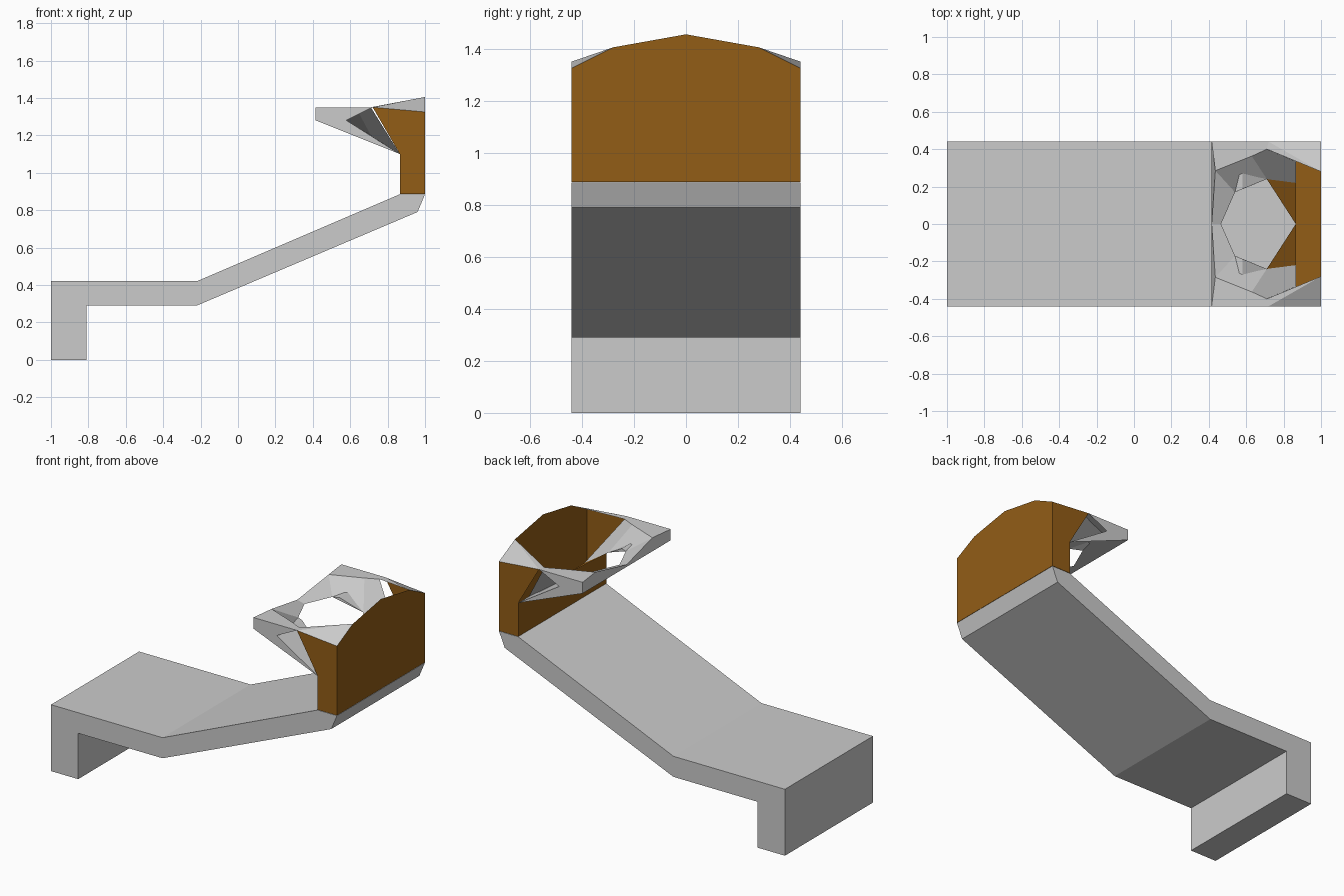
import bpy, bmesh

if "Cube" in bpy.data.objects:
    bpy.data.objects.remove(bpy.data.objects["Cube"])

W = 0.44  # half width of the whole model

orange = bpy.data.materials.new("orange")
orange.diffuse_color = (0.29, 0.11, 0.008, 1)
orange.use_nodes = True
orange.node_tree.nodes["Principled BSDF"].inputs["Base Color"].default_value = orange.diffuse_color


def finish(name, bm, mat=None):
    me = bpy.data.meshes.new(name)
    bm.to_mesh(me)
    bm.free()
    ob = bpy.data.objects.new(name, me)
    bpy.context.collection.objects.link(ob)
    if mat:
        me.materials.append(mat)
    return ob


def extruded(name, profile):
    """Solid from an xz profile, extruded across the full width."""
    bm = bmesh.new()
    face = bm.faces.new([bm.verts.new((x, -W, z)) for x, z in profile])
    out = bmesh.ops.extrude_face_region(bm, geom=[face])
    moved = [v for v in out["geom"] if isinstance(v, bmesh.types.BMVert)]
    bmesh.ops.translate(bm, verts=moved, vec=(0, 2 * W, 0))
    bmesh.ops.recalc_face_normals(bm, faces=bm.faces)
    return finish(name, bm)


def half_shell(name, points, faces, mat=None):
    """Faces of the +y half named by point letters, mirrored to -y."""
    bm = bmesh.new()
    verts = {k: bm.verts.new(p) for k, p in points.items()}
    for f in faces.split():
        bm.faces.new([verts[k] for k in f])
    ob = finish(name, bm, mat)
    mod = ob.modifiers.new("mirror", 'MIRROR')
    mod.use_axis = (False, True, False)
    mod.merge_threshold = 0.0005
    return ob


# Bent arm with foot
extruded("arm", [(-1, 0), (-0.81, 0), (-0.81, 0.29), (-0.22, 0.29),
                 (0.96, 0.79), (1, 0.885), (0.865, 0.885),
                 (-0.22, 0.42), (-1, 0.42)])

# Thin back housing: sides, peaked back, low inner wall, floor, slanted web
half_shell("back_housing", {
    'a': (0.865, W, 0.887), 'b': (1, W, 0.887), 'c': (1, W, 1.325),
    'd': (0.72, W, 1.35), 'e': (0.865, W, 1.10), 'f': (1, 0.28, 1.405),
    'g': (1, 0, 1.455), 'h': (1, 0, 0.887), 'i': (0.865, 0, 0.887),
    'j': (0.865, 0, 1.10), 'k': (0.865, 0.22, 1.10), 'l': (0.71, 0.24, 1.20),
}, "edcba bcfgh aekji abhi jkl", orange)

# Ring plate: flat top, eight-sided funnel, sloped underside, open hole
half_shell("ring_plate", {
    'a': (0.415, W, 1.35), 'b': (0.435, 0.285, 1.35), 'c': (0.63, 0.363, 1.35),
    'd': (0.71, 0.40, 1.35), 'e': (0.72, W, 1.35), 'f': (1, 0.28, 1.405),
    'g': (1, W, 1.325), 'h': (0.415, 0, 1.294), 'i': (0.465, 0, 1.28),
    'j': (0.54, 0.17, 1.28), 'k': (0.71, 0.24, 1.20), 'l': (0.865, 0.22, 1.10),
    'm': (0.865, 0.335, 1.10), 'n': (0.865, W, 1.10), 'o': (0.58, W, 1.28),
    'p': (0.58, 0.187, 1.28), 'q': (0.415, W, 1.28), 'r': (0.415, 0, 1.28),
}, "abcde edf efg "          # top and raised corner
   "hijb bjkc cklmd "        # funnel walls
   "hbaqr aeonq "            # front edge and side
   "rqopji onlkp jpk", None)  # underside
